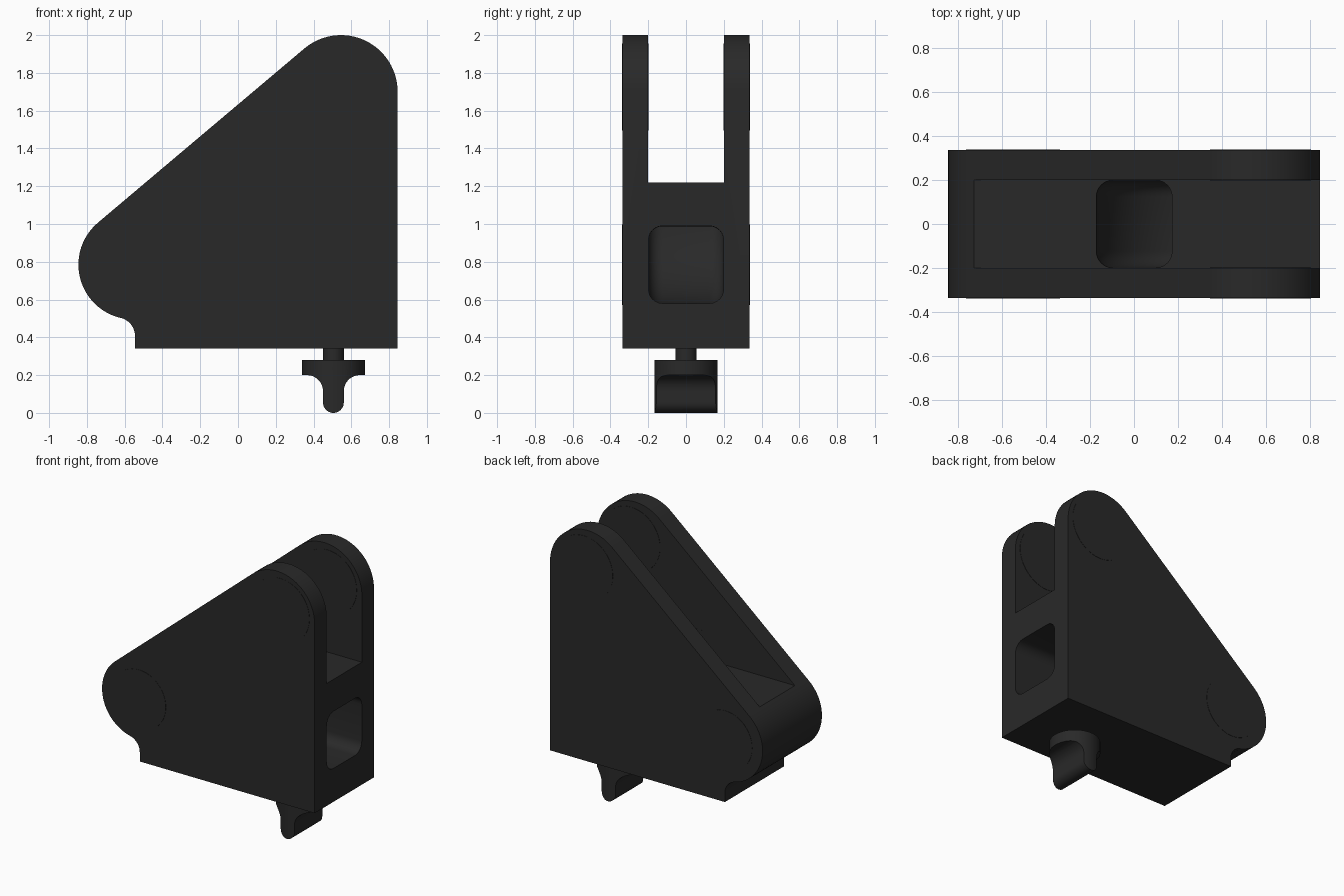
import bpy, bmesh, math
from math import sin, cos, radians, pi

if "Cube" in bpy.data.objects:
    bpy.data.objects.remove(bpy.data.objects["Cube"])

mat = bpy.data.materials.new("dark_plastic")
mat.diffuse_color = (0.022, 0.022, 0.022, 1)
mat.use_nodes = True
mat.node_tree.nodes["Principled BSDF"].inputs["Base Color"].default_value = mat.diffuse_color


def make(name, rings):
    """Closed solid lofted through rings of equal point count."""
    bm = bmesh.new()
    loops = [[bm.verts.new(p) for p in r] for r in rings]
    n = len(loops[0])
    for a, b in zip(loops, loops[1:]):
        for i in range(n):
            j = (i + 1) % n
            bm.faces.new((a[i], a[j], b[j], b[i]))
    bm.faces.new(loops[0][::-1])
    bm.faces.new(loops[-1])
    bmesh.ops.recalc_face_normals(bm, faces=bm.faces)
    me = bpy.data.meshes.new(name)
    bm.to_mesh(me)
    bm.free()
    ob = bpy.data.objects.new(name, me)
    bpy.context.collection.objects.link(ob)
    me.materials.append(mat)
    return ob


def prism(name, pts, y0, y1):
    return make(name, [[(x, y, z) for x, z in pts] for y in (y0, y1)])


def arc(cx, cz, r, a0, a1, n=16):
    angs = [radians(a0 + (a1 - a0) * i / n) for i in range(n + 1)]
    return [(cx + r * cos(a), cz + r * sin(a)) for a in angs]


def disc(name, x, z, r, y0, y1):
    return prism(name, arc(x, z, r, 0, 352.5, 47), y0, y1)


def upright(name, x, r, z0, z1):
    pts = arc(x, 0, r, 0, 352.5, 47)
    return make(name, [[(px, py, z) for px, py in pts] for z in (z0, z1)])


def boolean(ob, cutter, op):
    cutter.hide_render = True
    m = ob.modifiers.new("cut", 'BOOLEAN')
    m.object, m.operation, m.solver = cutter, op, 'EXACT'
    bpy.context.view_layer.objects.active = ob
    bpy.ops.object.modifier_apply(modifier=m.name)
    bpy.data.objects.remove(cutter)


def smooth(ob):
    bpy.ops.object.select_all(action='DESELECT')
    ob.select_set(True)
    bpy.context.view_layer.objects.active = ob
    bpy.ops.object.shade_smooth_by_angle(angle=radians(30))


# bracket body: side outline with two rounded ends and a small fillet
W = 0.337
outline = [(-0.545, 0.34), (0.845, 0.34)]
outline += arc(0.545, 1.70, 0.30, 0, 130, 24)
outline += arc(-0.555, 0.785, 0.29, 130, 256.6, 24)
outline += arc(-0.645, 0.406, 0.10, 76.6, 0, 10)
body = prism("bracket_body", outline, -W, W)

# stepped slot between the two arms
slot = prism("slot_cutter", [(-1.2, 1.02), (0, 1.02), (0, 1.22), (1.2, 1.22),
                             (1.2, 2.3), (-1.2, 2.3)], -0.2, 0.2)
boolean(body, slot, 'DIFFERENCE')


# elbow channel from the slot floor out through the right side
def section(cx, cz, a, half, hy=0.199, r=0.075):
    pts = []
    for k, (sy, su) in enumerate([(1, 1), (-1, 1), (-1, -1), (1, -1)]):
        pts += arc(sy * (hy - r), su * (half - r), r, 90 * k, 90 * k + 90, 6)
    return [(cx + u * cos(a), y, cz + u * sin(a)) for y, u in pts]


rings = [section(0, 1.4, 0, 0.173)]
for i in range(15):
    t = i / 14
    a = t * pi / 2
    rings.append(section(0.30 - 0.30 * cos(a), 1.08 - 0.295 * sin(a), a,
                         0.173 + 0.032 * t))
rings.append(section(1.0, 0.785, pi / 2, 0.205))
boolean(body, make("channel_cutter", rings), 'DIFFERENCE')
smooth(body)

# pivot discs, standing just proud of the faces
for side, s in (("front", -1), ("back", 1)):
    y0, y1 = sorted((s * 0.198, s * (W + 0.002)))
    smooth(disc("upper_pivot_" + side, 0.575, 1.725, 0.23, y0, y1))
smooth(disc("lower_pivot", -0.55, 0.785, 0.213, -W - 0.002, W + 0.002))

# thumb screw: winged head trimmed to a round, plus its stem
SX = 0.505
half = [(0.2, 0.28), (0.2, 0.20)] + arc(0.140, 0.115, 0.085, 90, 180, 10)
half += arc(0, 0.055, 0.055, 0, -90, 10)
grip = [(SX + x, z) for x, z in half] + [(SX - x, z) for x, z in half[-2::-1]]
head = prism("thumb_screw_head", grip, -0.25, 0.25)
boolean(head, upright("head_trim", SX, 0.167, -0.1, 0.5), 'INTERSECT')
smooth(head)
smooth(upright("thumb_screw_stem", SX, 0.055, 0.27, 0.36))
